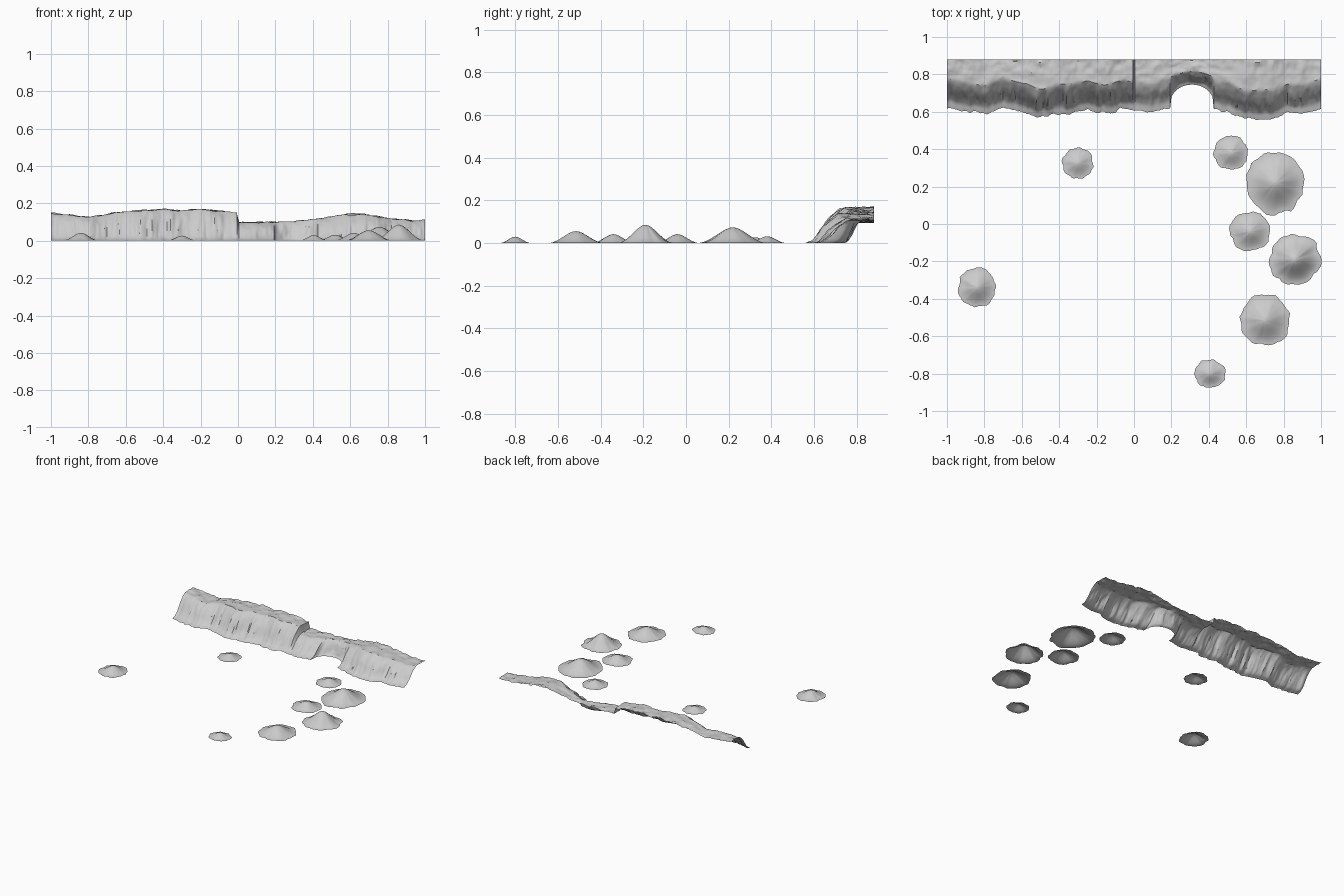
import bpy, bmesh, math
from mathutils import Vector, noise

cube = bpy.data.objects.get("Cube")
if cube:
    bpy.data.objects.remove(cube)

rock = bpy.data.materials.new("grey_rock")
rock.use_nodes = True
rock.diffuse_color = (0.6, 0.6, 0.6, 1)
rock.node_tree.nodes["Principled BSDF"].inputs["Base Color"].default_value = (0.6, 0.6, 0.6, 1)


def lerp(points, x):
    """Piecewise linear lookup in a list of (x, value)."""
    for (a, va), (b, vb) in zip(points, points[1:]):
        if x <= b:
            return va + (vb - va) * max(0, x - a) / (b - a)
    return points[-1][1]


def rough(x, y, z=0.0, octaves=3):
    return noise.fractal(Vector((x, y, z)), 0.9, 2.1, octaves)


def finish(name, bm, angle):
    mesh = bpy.data.meshes.new(name)
    bm.to_mesh(mesh)
    bm.free()
    mesh.materials.append(rock)
    obj = bpy.data.objects.new(name, mesh)
    bpy.context.collection.objects.link(obj)
    bpy.ops.object.select_all(action='DESELECT')
    obj.select_set(True)
    bpy.context.view_layer.objects.active = obj
    bpy.ops.object.shade_smooth_by_angle(angle=math.radians(angle))


# Cliff outline: foot line and rim height along x
FOOT = [(-1, .62), (-.9, .6), (-.78, .59), (-.7, .625), (-.6, .595), (-.5, .575),
        (-.35, .59), (-.25, .61), (-.15, .59), (-.05, .615), (.1, .6), (.18, .615),
        (.43, .615), (.5, .6), (.57, .57), (.65, .56), (.75, .56), (.82, .6), (.9, .59), (1, .615)]
RIM = [(-1, .148), (-.8, .125), (-.73, .133), (-.66, .15), (-.4, .168), (-.3, .16),
       (-.22, .168), (-.1, .158), (-.005, .148), (.003, .098), (.2, .098), (.3, .102),
       (.4, .113), (.5, .128), (.58, .142), (.7, .137), (.8, .12), (.93, .106), (1, .112)]
# Slope section: share of run, share of rise
SLOPE = [(0, 0), (.22, .09), (.4, .3), (.55, .56), (.72, .77), (.88, .92), (1, 1)]
BACK = .88
COVE_X, COVE_R = .31, .115


def cliff_point(x, t):
    """t runs 0-1 up the slope, then 1-2 across the top to the back edge."""
    foot = lerp(FOOT, x) + .014 * rough(x * 22, 3)
    crest = lerp(FOOT, x) + .155 + .012 * rough(x * 9, 7)
    # Rounded cove bitten into the foot
    d = abs(x - COVE_X) / COVE_R
    if d < 1:
        foot = max(foot, .65 + .095 * math.sqrt(1 - d * d))
    if d < 1.6:
        crest = max(crest, .815 - .075 * (d / 1.6) ** 2)
    rim = lerp(RIM, x)
    if t <= 1:
        flute = .013 * rough(x * 26, t * 1.2, 5) * math.sin(math.pi * t)
        y = foot + (crest - foot) * t + flute
        z = rim * lerp(SLOPE, t) + .006 * t * rough(x * 14, t * 3, 2)
    else:
        y = crest + (BACK - crest) * (t - 1)
        z = rim + .006 * rough(x * 14, t * 3, 2) + .008 * (t - 1) * rough(x * 20, y * 26, 9)
    return Vector((x, y, max(0, z)))


def make_cliff():
    bm = bmesh.new()
    columns, slope_rows, top_rows = 300, 14, 10
    ts = [i / slope_rows for i in range(slope_rows)]
    ts += [1 + i / top_rows for i in range(top_rows + 1)]
    grid = [[bm.verts.new(cliff_point(-1 + 2 * i / columns, t)) for t in ts]
            for i in range(columns + 1)]
    for a, b in zip(grid, grid[1:]):
        for j in range(len(ts) - 1):
            bm.faces.new((a[j], b[j], b[j + 1], a[j + 1]))
    finish("cliff", bm, 35)


def make_mound(name, x, y, rx, ry, height, seed):
    """Open-bottomed bell of earth with a ragged foot and faint gullies."""
    bm = bmesh.new()
    sides, rings = 48, 10
    peak = bm.verts.new((x, y, height))
    loops = []
    for k in range(1, rings + 1):
        r = k / rings
        loop = []
        for i in range(sides):
            a = math.tau * i / sides
            c, s = math.cos(a), math.sin(a)
            ragged = 1 + .11 * r * rough(c * 2.2, s * 2.2, seed)
            bell = .5 + .5 * math.cos(math.pi * r ** .9)
            gully = 1 + .1 * r * rough(c * 3, s * 3, seed + 20)
            loop.append(bm.verts.new((x + rx * r * ragged * c, y + ry * r * ragged * s,
                                      height * min(1, bell * gully))))
        loops.append(loop)
    for i in range(sides):
        j = (i + 1) % sides
        bm.faces.new((peak, loops[0][i], loops[0][j]))
        for a, b in zip(loops, loops[1:]):
            bm.faces.new((a[i], b[i], b[j], a[j]))
    finish(name, bm, 35)


make_cliff()

# Mounds: centre x, y, radii, height
MOUNDS = [(.755, .22, .155, .165, .074), (.52, .38, .093, .09, .032),
          (.62, -.04, .108, .105, .042), (.86, -.19, .138, .135, .086),
          (.7, -.515, .135, .135, .056), (.405, -.8, .083, .076, .03),
          (-.84, -.34, .1, .105, .042), (-.3, .325, .083, .083, .027)]
for n, spec in enumerate(MOUNDS):
    make_mound(f"mound_{n + 1}", *spec, n * 4.7)
